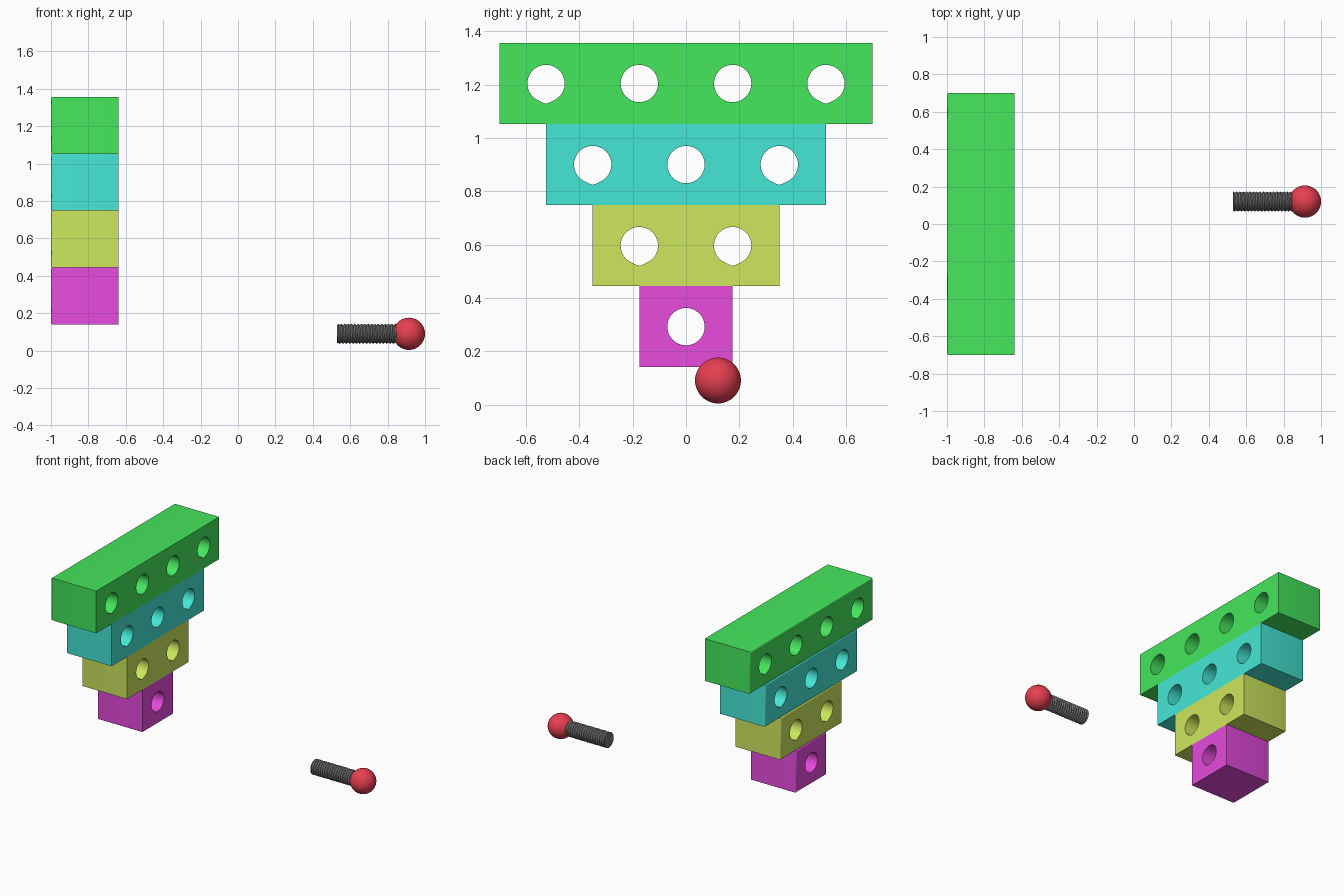
import bpy, bmesh
from math import sin, cos, pi

if "Cube" in bpy.data.objects:
    bpy.data.objects.remove(bpy.data.objects["Cube"])

def colour(name, rgb):
    m = bpy.data.materials.new(name)
    m.diffuse_color = (*rgb, 1)
    m.use_nodes = True
    m.node_tree.nodes["Principled BSDF"].inputs["Base Color"].default_value = m.diffuse_color
    return m

def finish(bm, name, mat, smooth=None):
    bmesh.ops.recalc_face_normals(bm, faces=bm.faces[:])
    me = bpy.data.meshes.new(name)
    bm.to_mesh(me)
    bm.free()
    ob = bpy.data.objects.new(name, me)
    bpy.context.collection.objects.link(ob)
    if mat:
        me.materials.append(mat)
    if smooth:
        bpy.ops.object.select_all(action='DESELECT')
        ob.select_set(True)
        bpy.context.view_layer.objects.active = ob
        bpy.ops.object.shade_smooth_by_angle(angle=smooth)
    return ob

BACK, FACE = -1.0, -0.64          # x range of the bars
Z0, H, UNIT, HOLE = 0.14, 0.304, 0.35, 0.07

def hole_cutter(name, count, z):
    # round prisms along x; the outermost holes have a slight point at the bottom
    bm = bmesh.new()
    n = 48
    for k in range(count):
        y = (k - (count - 1) / 2) * UNIT
        outer = count > 1 and k in (0, count - 1)
        ring = []
        for i in range(n):
            a = 2 * pi * i / n
            drop = 0.006 * max(0, 1 - abs(a - 1.5 * pi) / 0.35) if outer else 0
            ring.append(bm.verts.new((BACK - 0.1, y + HOLE * cos(a), z + HOLE * sin(a) - drop)))
        f = bm.faces.new(ring)
        ext = bmesh.ops.extrude_face_region(bm, geom=[f])['geom']
        bmesh.ops.translate(bm, vec=(0.6, 0, 0),
                            verts=[g for g in ext if isinstance(g, bmesh.types.BMVert)])
    ob = finish(bm, name, None)
    ob.hide_render = True
    ob.hide_viewport = True
    return ob

def bar(name, count, rgb):
    z = Z0 + H * (count - 0.5)
    bm = bmesh.new()
    bmesh.ops.create_cube(bm, size=1)
    for v in bm.verts:
        v.co = ((BACK + FACE) / 2 + v.co.x * (FACE - BACK), v.co.y * UNIT * count, z + v.co.z * H)
    # softened back rim
    rim = [e for e in bm.edges if all(v.co.x < BACK + 0.01 for v in e.verts)]
    bmesh.ops.bevel(bm, geom=rim, offset=0.01, segments=3, profile=0.5, affect='EDGES')
    ob = finish(bm, name, colour(name, rgb), 0.6)
    mod = ob.modifiers.new("holes", 'BOOLEAN')
    mod.object = hole_cutter(name + "_cutter", count, z)
    mod.solver = 'EXACT'

# stepped rack of drilled bars, narrowest at the bottom
bar("bottom_bar", 1, (0.80, 0.07, 0.73))
bar("lower_bar", 2, (0.61, 0.80, 0.11))
bar("upper_bar", 3, (0.06, 0.80, 0.67))
bar("top_bar", 4, (0.06, 0.80, 0.11))

# peg: red ball head
PY, PZ = 0.12, 0.09
bm = bmesh.new()
bmesh.ops.create_uvsphere(bm, u_segments=48, v_segments=24, radius=0.086)
bmesh.ops.translate(bm, verts=bm.verts[:], vec=(0.914, PY, PZ))
finish(bm, "ball_head", colour("ball_red", (0.80, 0.05, 0.08)), pi)

# peg: threaded shaft, a helical crest and root wound along x
X0, X1, PITCH, SEG = 0.53, 0.86, 0.018, 40
bm = bmesh.new()
turns = int((X1 - X0) / PITCH) + 2
cols = []
for s in range(SEG + 1):
    a = 2 * pi * s / SEG
    col = []
    for i in range(-2, 2 * turns):
        x = min(max(X0 + PITCH * (i / 2 + s / SEG), X0), X1)
        r = 0.047 if i % 2 else 0.054
        col.append(bm.verts.new((x, PY + r * cos(a), PZ + r * sin(a))))
    cols.append(col)
for c, d in zip(cols, cols[1:]):
    for i in range(len(c) - 1):
        bm.faces.new((c[i], c[i + 1], d[i + 1], d[i]))
# flat tip
tip = bm.verts.new((X0, PY, PZ))
for c, d in zip(cols, cols[1:]):
    bm.faces.new((tip, c[0], d[0]))
bmesh.ops.remove_doubles(bm, verts=bm.verts[:], dist=1e-5)
finish(bm, "threaded_shaft", colour("shaft_dark", (0.16, 0.16, 0.16)), 0.5)
